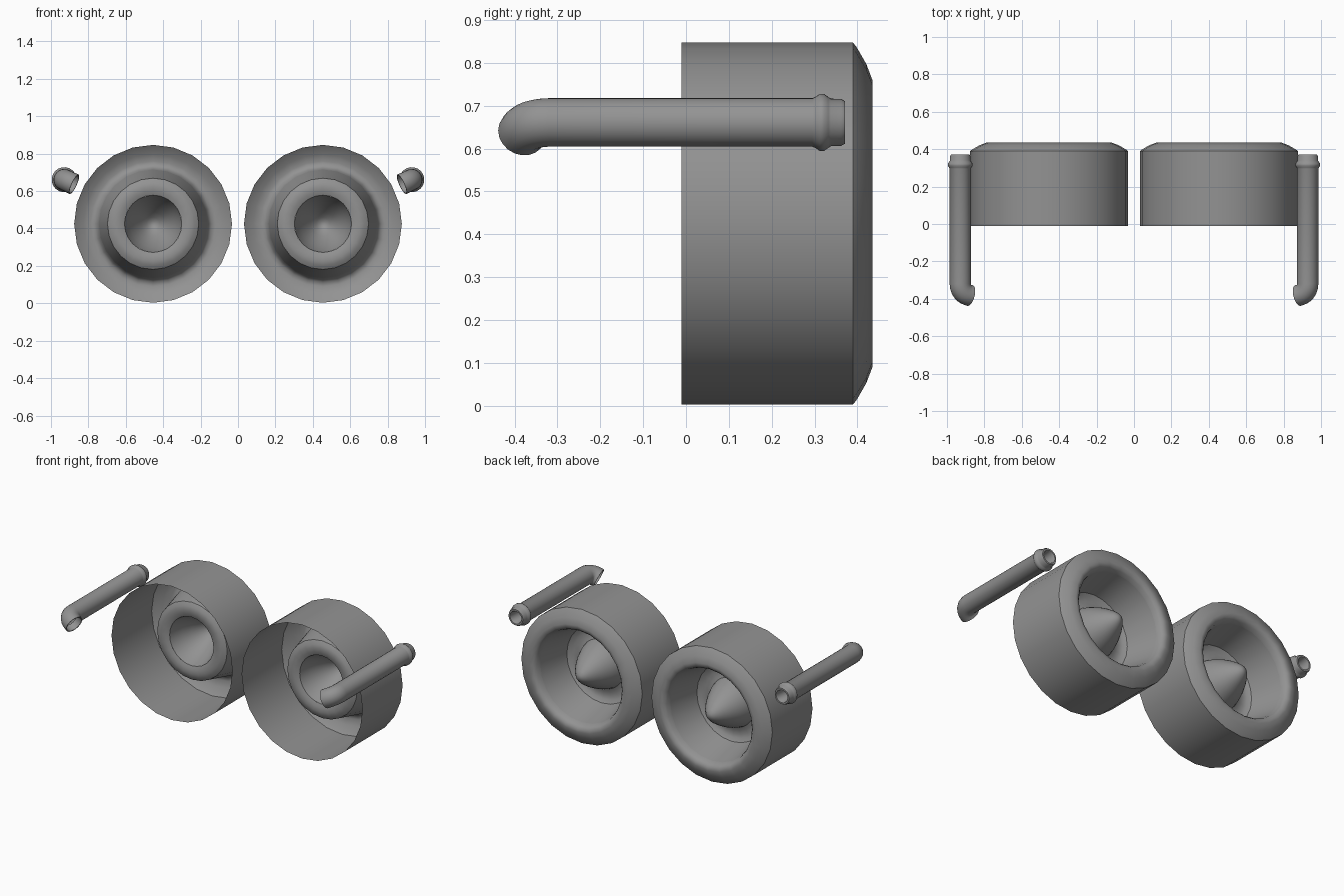
import bpy, bmesh, math
from mathutils import Vector

if "Cube" in bpy.data.objects:
    bpy.data.objects.remove(bpy.data.objects["Cube"])

# Dark grey metal shared by all parts
metal = bpy.data.materials.new("dark_metal")
metal.diffuse_color = (0.29, 0.29, 0.29, 1)
metal.use_nodes = True
metal.node_tree.nodes["Principled BSDF"].inputs["Base Color"].default_value = metal.diffuse_color


def loft(name, rings, angle=40):
    """Skin a list of vertex rings, mirror across x and smooth by angle."""
    bm = bmesh.new()
    loops = [[bm.verts.new(p) for p in ring] for ring in rings]
    for a, b in zip(loops, loops[1:]):
        n = len(a)
        for i in range(n):
            j = (i + 1) % n
            bm.faces.new((a[i], a[j], b[j], b[i]))
    bmesh.ops.remove_doubles(bm, verts=bm.verts, dist=1e-5)
    bmesh.ops.recalc_face_normals(bm, faces=bm.faces)
    me = bpy.data.meshes.new(name)
    bm.to_mesh(me)
    bm.free()
    me.materials.append(metal)
    me.shade_smooth()
    me.set_sharp_from_angle(angle=math.radians(angle))
    ob = bpy.data.objects.new(name, me)
    bpy.context.collection.objects.link(ob)
    ob.modifiers.new("Mirror", 'MIRROR').use_mirror_merge = False
    return ob


def ring(center, u, v, r, n):
    return [center + r * (math.cos(2 * math.pi * i / n) * u
                          + math.sin(2 * math.pi * i / n) * v) for i in range(n)]


X, Y, Z = Vector((1, 0, 0)), Vector((0, 1, 0)), Vector((0, 0, 1))


def lathe(name, profile, n, angle=40):
    """Revolve (radius, y) points about the nozzle axis."""
    c = Vector((0.454, 0, 0.425))
    return loft(name, [ring(c + Y * y, X, Z, r, n) for r, y in profile], angle)


# Nozzle housing: open front, rounded rear lip
lathe("nozzle_shell", [(.422, -.01), (.422, .39), (.412, .398), (.372, .421),
                       (.335, .435), (.312, .43), (.298, .415), (.29, .39)], 24, 50)
# Inner funnel narrowing towards the front, with a creased rounded floor
lathe("nozzle_funnel", [(.29, .39), (.244, .192), (.222, .178),
                        (.2, .174), (.175, .176), (.153, .185)], 24, 32)
# Central plug with a rounded tip
lathe("nozzle_cone", [(.153, .185), (.143, .22), (.122, .27), (.095, .32),
                      (.065, .365), (.035, .4), (.015, .412), (0, .415)], 32)

# Side pipe: rear socket, collar, straight run and bent open tip
base = Vector((0.929, 0, 0.661))
inward = Vector((-math.cos(math.radians(25)), 0, -math.sin(math.radians(25))))
side = inward.cross(Y)
N, R, r0 = 20, 0.062, 0.057
rings = [ring(base + Y * y, inward, side, r, N) for r, y in
         [(.034, .25), (.036, .365), (.04, .371), (.05, .371), (.055, .362),
          (.056, .338), (.06, .332), (.067, .322), (.067, .312), (.06, .302),
          (r0, .295), (r0, -.32)]]
for deg in (12, 25, 38, 51, 64, 76):
    t = math.radians(deg)
    c = base + Y * (-.32 - R * math.sin(t)) + inward * (R * (1 - math.cos(t)))
    rings.append(ring(c, inward * math.cos(t) + Y * math.sin(t), side, r0, N))
# short straight end, then a thin inner wall
t = math.radians(76)
out = inward * math.sin(t) - Y * math.cos(t)
u = inward * math.cos(t) + Y * math.sin(t)
rings.append(ring(c + out * .012, u, side, r0, N))
rings.append(ring(c + out * .012, u, side, .051, N))
rings.append(ring(c - out * .03, u, side, .049, N))
loft("side_pipe", rings)
